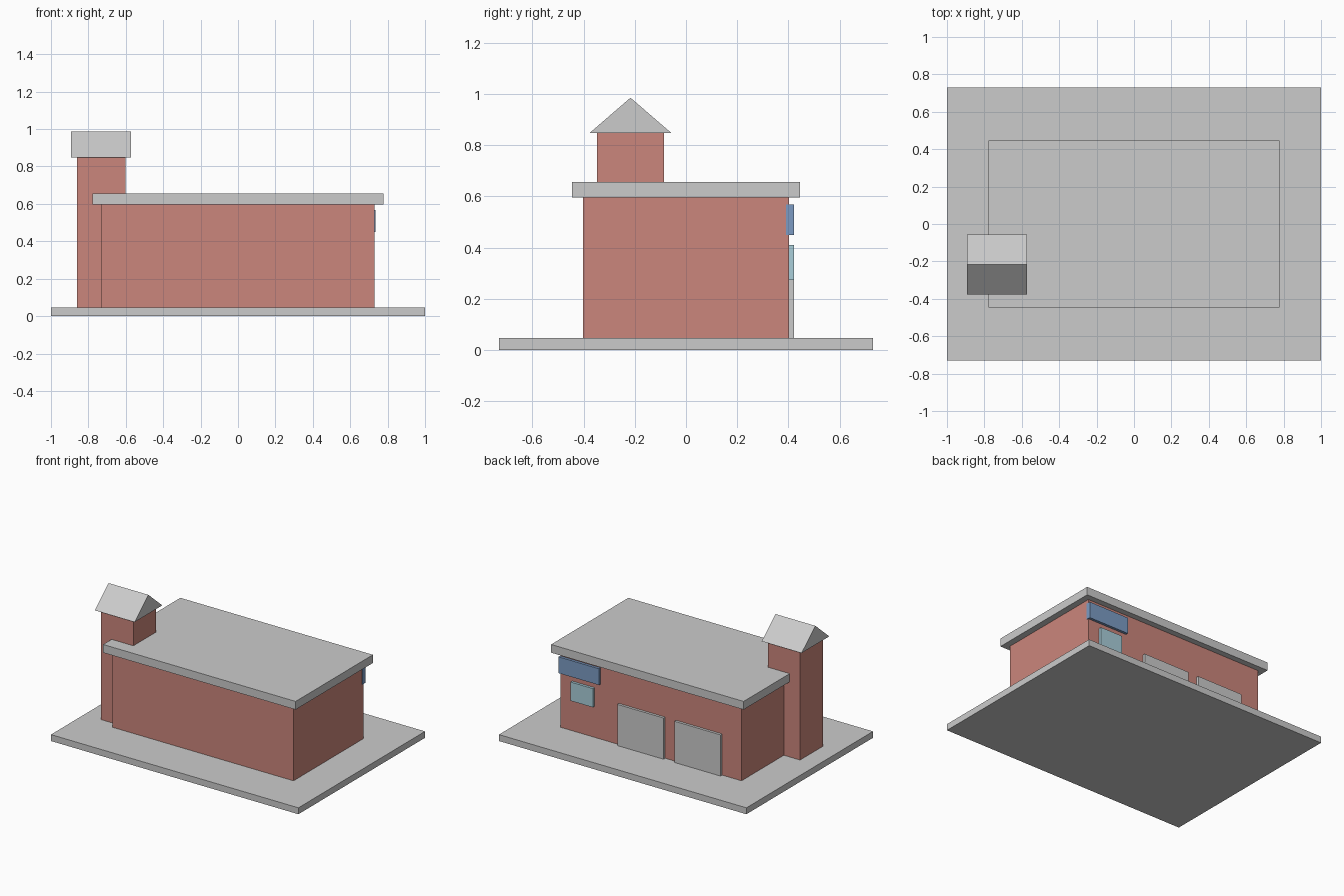
import bpy

if "Cube" in bpy.data.objects:
    bpy.data.objects.remove(bpy.data.objects["Cube"])


def material(name, rgb):
    m = bpy.data.materials.new(name)
    m.diffuse_color = (*rgb, 1)
    m.use_nodes = True
    m.node_tree.nodes["Principled BSDF"].inputs["Base Color"].default_value = m.diffuse_color
    return m


BRICK = material("brick", (0.60, 0.24, 0.20))
BLUE = material("sign_blue", (0.20, 0.33, 0.55))
GLASS = material("window_glass", (0.40, 0.62, 0.70))


def mesh(name, verts, faces, mat=None):
    me = bpy.data.meshes.new(name)
    me.from_pydata(verts, [], faces)
    if mat:
        me.materials.append(mat)
    ob = bpy.data.objects.new(name, me)
    bpy.context.collection.objects.link(ob)
    return ob


def box(name, xs, ys, zs, mat=None):
    verts = [(x, y, z) for x in xs for y in ys for z in zs]
    faces = [(0, 1, 3, 2), (4, 6, 7, 5), (0, 4, 5, 1),
             (2, 3, 7, 6), (0, 2, 6, 4), (1, 5, 7, 3)]
    return mesh(name, verts, faces, mat)


def gable(name, xs, ys, zs, mat=None):
    # triangular prism with its ridge along x
    profile = [(ys[0], zs[0]), (ys[1], zs[0]), (sum(ys) / 2, zs[1])]
    verts = [(x, y, z) for x in xs for y, z in profile]
    faces = [(0, 2, 1), (3, 4, 5), (0, 1, 4, 3), (1, 2, 5, 4), (2, 0, 3, 5)]
    return mesh(name, verts, faces, mat)


GROUND = 0.047

# Plinth, main hall and flat roof
box("base_slab", (-1, 1), (-0.731, 0.731), (0, GROUND))
box("main_building", (-0.731, 0.731), (-0.403, 0.403), (GROUND, 0.596), BRICK)
box("flat_roof", (-0.778, 0.778), (-0.446, 0.446), (0.596, 0.656))

# Tower with gabled cap
box("tower", (-0.862, -0.602), (-0.348, -0.086), (GROUND, 0.848), BRICK)
gable("tower_roof", (-0.894, -0.572), (-0.377, -0.057), (0.848, 0.986))

# Garage doors, window and sign board on the rear wall
for i, cx in enumerate((-0.388, 0.073)):
    box(f"garage_door_{i + 1}", (cx - 0.187, cx + 0.187), (0.39, 0.422), (GROUND, 0.348))
box("window", (0.457, 0.638), (0.39, 0.422), (0.273, 0.41), GLASS)
box("sign_board", (0.408, 0.735), (0.39, 0.422), (0.449, 0.568), BLUE)
